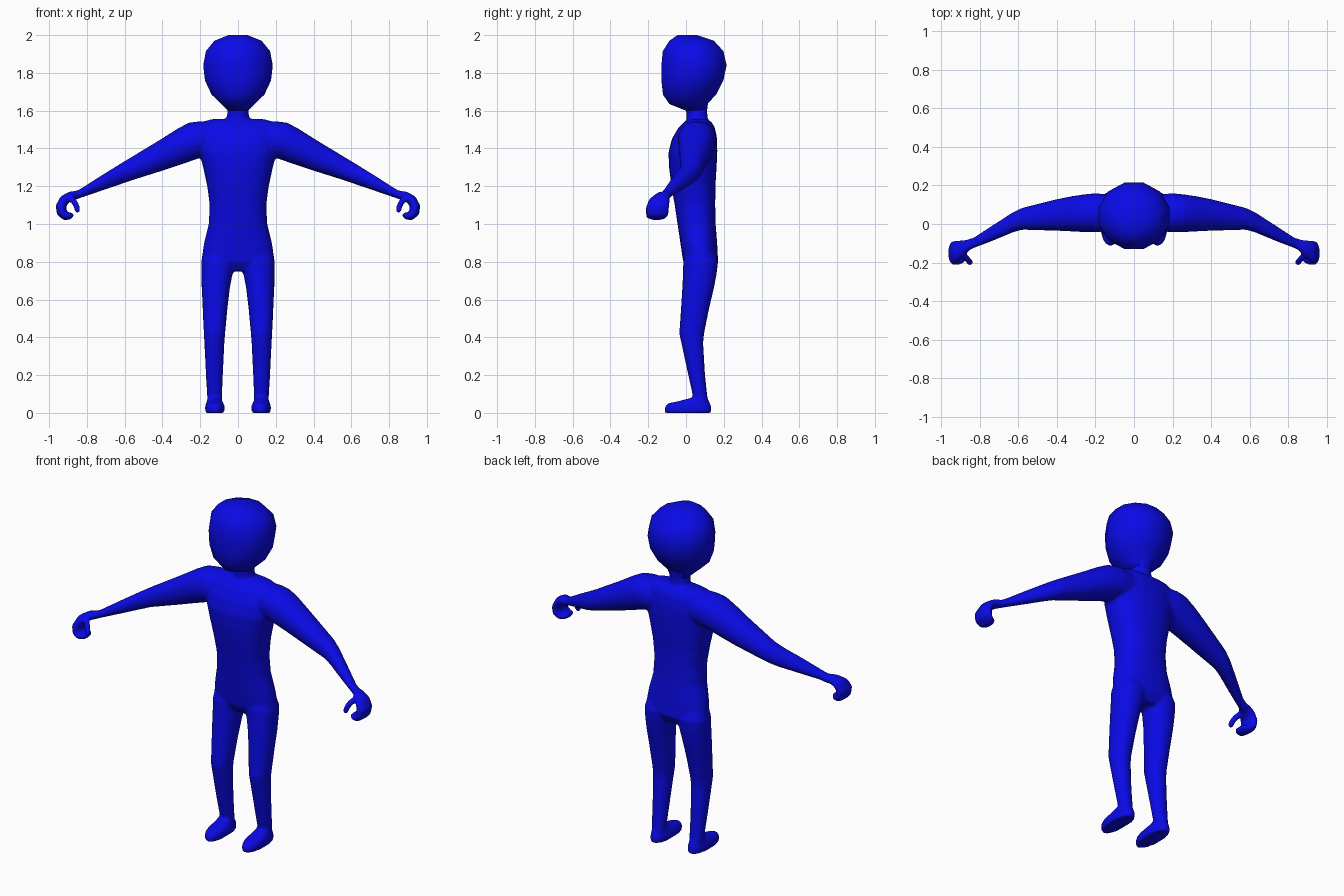
import bpy, bmesh, math
from mathutils import Vector

blue = bpy.data.materials.new("deep blue")
blue.diffuse_color = (0.003, 0.003, 0.8, 1)


def loft(bm, rings, n=24, power=1.0, start=0.0):
    """Closed skin through rings of (centre, half axis u, half axis v)."""
    loops = []
    for c, u, v in rings:
        loop = []
        for i in range(n):
            a = start + 2 * math.pi * i / n
            ca, sa = math.cos(a), math.sin(a)
            ca = math.copysign(abs(ca) ** power, ca)
            sa = math.copysign(abs(sa) ** power, sa)
            loop.append(bm.verts.new(Vector(c) + Vector(u) * ca + Vector(v) * sa))
        loops.append(loop)
    for a, b in zip(loops, loops[1:]):
        for i in range(n):
            j = (i + 1) % n
            bm.faces.new((a[i], a[j], b[j], b[i]))
    bm.faces.new(loops[0])
    bm.faces.new(loops[-1])


def stack(rows):
    """Level rings from (z, x min, x max, y min, y max)."""
    return [(((a + b) / 2, (c + d) / 2, z), ((b - a) / 2, 0, 0), (0, (d - c) / 2, 0))
            for z, a, b, c, d in rows]


def tube(points):
    """Rings along a path in x-z from (x, y, z, thickness, y half width)."""
    rings = []
    for i, (x, y, z, t, w) in enumerate(points):
        p, q = points[max(i - 1, 0)], points[min(i + 1, len(points) - 1)]
        d = Vector((q[0] - p[0], 0, q[2] - p[2])).normalized()
        rings.append(((x, y, z), (-d.z * t, 0, d.x * t), (0, w, 0)))
    return rings


def mirrored(rings, s):
    return [tuple((v[0] * s, v[1], v[2]) for v in ring) for ring in rings]


def finish(bm, name):
    bmesh.ops.recalc_face_normals(bm, faces=bm.faces)
    me = bpy.data.meshes.new(name)
    bm.to_mesh(me)
    bm.free()
    me.materials.append(blue)
    me.polygons.foreach_set("use_smooth", [True] * len(me.polygons))
    ob = bpy.data.objects.new(name, me)
    bpy.context.collection.objects.link(ob)
    return ob


body = bmesh.new()

# Torso
loft(body, stack([(z, -w, w, f, b) for z, w, f, b in [
    (0.75, 0.15, 0.02, 0.14), (0.80, 0.195, -0.015, 0.17), (0.90, 0.18, -0.03, 0.165),
    (1.00, 0.155, -0.045, 0.157), (1.10, 0.15, -0.06, 0.155), (1.20, 0.163, -0.077, 0.156),
    (1.30, 0.185, -0.09, 0.162), (1.38, 0.205, -0.093, 0.166), (1.45, 0.21, -0.075, 0.165),
    (1.51, 0.20, -0.04, 0.153), (1.54, 0.19, -0.01, 0.135), (1.555, 0.14, 0.02, 0.11)]]),
    power=0.85)

# Neck
loft(body, stack([(z, -w, w, f, b) for z, w, f, b in [
    (1.50, 0.08, -0.01, 0.125), (1.56, 0.06, 0.003, 0.115),
    (1.60, 0.055, 0.0, 0.112), (1.66, 0.07, -0.02, 0.12)]]))

leg = stack([
    (0.86, 0.02, 0.175, 0.0, 0.15), (0.80, 0.012, 0.195, -0.015, 0.17),
    (0.74, 0.028, 0.194, -0.016, 0.163), (0.66, 0.043, 0.192, -0.02, 0.148),
    (0.55, 0.056, 0.187, -0.027, 0.122), (0.42, 0.068, 0.181, -0.036, 0.096),
    (0.37, 0.072, 0.178, -0.025, 0.091), (0.20, 0.080, 0.170, 0.012, 0.101),
    (0.08, 0.085, 0.163, 0.038, 0.114), (0.02, 0.085, 0.163, 0.04, 0.115)])
foot = stack([
    (0.0, 0.073, 0.172, -0.113, 0.135), (0.03, 0.070, 0.175, -0.113, 0.135),
    (0.05, 0.076, 0.170, -0.098, 0.128), (0.062, 0.083, 0.165, -0.04, 0.122),
    (0.078, 0.087, 0.162, 0.02, 0.115)])
# Arm rings stand upright: (x, y, z, y radius, z radius)
arm = [((x, y, z), (0, ry, 0), (0, 0, rz)) for x, y, z, ry, rz in [
    (0.10, 0.06, 1.45, 0.09, 0.09), (0.20, 0.058, 1.447, 0.102, 0.097),
    (0.26, 0.056, 1.433, 0.098, 0.104), (0.32, 0.053, 1.407, 0.092, 0.098),
    (0.40, 0.047, 1.368, 0.082, 0.086), (0.58, 0.027, 1.285, 0.057, 0.06),
    (0.63, 0.008, 1.261, 0.052, 0.054), (0.73, -0.045, 1.213, 0.041, 0.04),
    (0.83, -0.097, 1.164, 0.028, 0.025), (0.87, -0.112, 1.146, 0.03, 0.022)]]
# Curled palm with fingers, and thumb
palm = tube([
    (0.845, -0.105, 1.158, 0.020, 0.025), (0.885, -0.125, 1.148, 0.025, 0.042),
    (0.920, -0.142, 1.127, 0.027, 0.056), (0.938, -0.15, 1.092, 0.028, 0.062),
    (0.933, -0.152, 1.060, 0.028, 0.062), (0.912, -0.155, 1.042, 0.024, 0.058),
    (0.888, -0.158, 1.043, 0.019, 0.048), (0.874, -0.16, 1.053, 0.010, 0.03)])
thumb = tube([
    (0.895, -0.145, 1.145, 0.018, 0.02), (0.872, -0.175, 1.125, 0.017, 0.019),
    (0.856, -0.193, 1.098, 0.016, 0.018), (0.850, -0.200, 1.072, 0.015, 0.016),
    (0.852, -0.200, 1.058, 0.009, 0.01)])

for s in (1, -1):
    for part, power in ((leg, 0.92), (foot, 0.9), (arm, 0.95), (palm, 1), (thumb, 1)):
        loft(body, mirrored(part, s), power=power)

# Fuse all limbs into one continuous skin
skin = finish(body, "body")
fuse = skin.modifiers.new("fuse", 'REMESH')
fuse.mode = 'VOXEL'
fuse.voxel_size = 0.008
fuse.use_smooth_shade = True
soft = skin.modifiers.new("soften", 'SMOOTH')
soft.factor = 0.5
soft.iterations = 6

# Head: twelve-sided, flat side to the front and back
head = bmesh.new()
k = 1 / math.cos(math.radians(15))
loft(head, [((0, (f + b) / 2, z), (w * k, 0, 0), (0, (b - f) / 2 * k, 0)) for z, w, f, b in [
    (1.60, 0.052, 0.0, 0.11), (1.635, 0.088, -0.088, 0.112), (1.685, 0.14, -0.122, 0.16),
    (1.76, 0.175, -0.130, 0.198), (1.84, 0.184, -0.130, 0.215), (1.915, 0.170, -0.123, 0.198),
    (1.97, 0.125, -0.088, 0.148), (2.0, 0.05, -0.045, 0.06)]],
    n=12, start=math.radians(15))
finish(head, "head")
